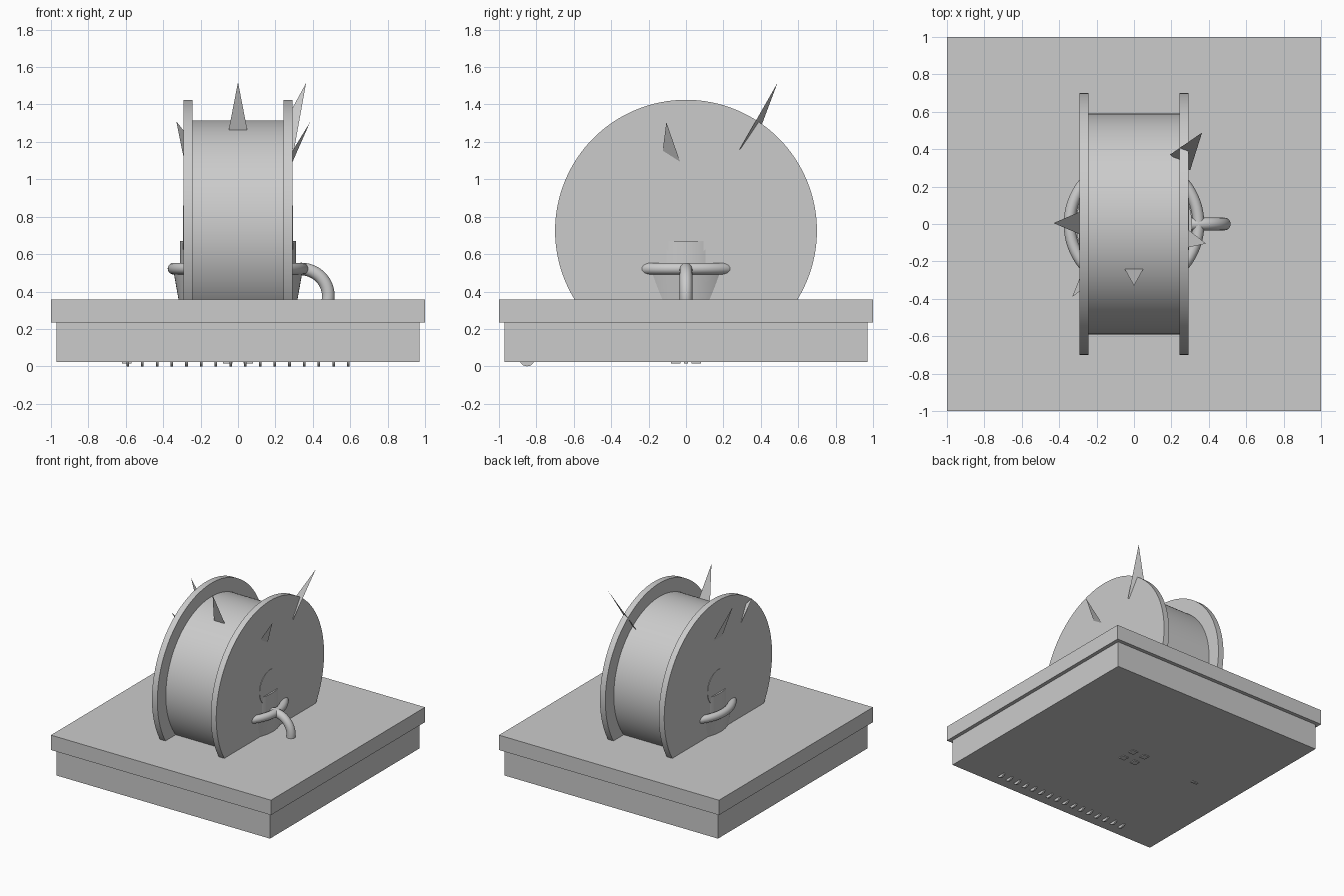
import bpy, math
from math import pi, radians

if "Cube" in bpy.data.objects:
    bpy.data.objects.remove(bpy.data.objects["Cube"])


def smooth(o):
    bpy.context.view_layer.objects.active = o
    bpy.ops.object.select_all(action='DESELECT')
    o.select_set(True)
    bpy.ops.object.shade_smooth_by_angle(angle=radians(35))


def box(name, lo, hi):
    c = [(a + b) / 2 for a, b in zip(lo, hi)]
    bpy.ops.mesh.primitive_cube_add(size=1, location=c)
    o = bpy.context.object
    o.name = name
    o.scale = [b - a for a, b in zip(lo, hi)]
    bpy.ops.object.transform_apply(location=False, rotation=False, scale=True)
    return o


def cyl_x(name, r, x0, x1, y, z, n=128):
    bpy.ops.mesh.primitive_cylinder_add(vertices=n, radius=r, depth=x1 - x0,
                                        location=((x0 + x1) / 2, y, z),
                                        rotation=(0, pi / 2, 0))
    o = bpy.context.object
    o.name = name
    smooth(o)
    return o


def cone_z(name, r0, r1, z0, z1):
    bpy.ops.mesh.primitive_cone_add(vertices=96, radius1=r0, radius2=r1,
                                    depth=z1 - z0, location=(0, 0, (z0 + z1) / 2))
    o = bpy.context.object
    o.name = name
    smooth(o)


def torus(name, loc, rot, major, minor):
    bpy.ops.mesh.primitive_torus_add(location=loc, rotation=rot, major_radius=major,
                                     minor_radius=minor, major_segments=72,
                                     minor_segments=20)
    o = bpy.context.object
    o.name = name
    smooth(o)


# Stepped square base
box("base_lower", (-.97, -.97, .022), (.97, .97, .235))
box("base_upper", (-1, -1, .235), (1, 1, .357))

# Spool: core and two flanges, partly sunk in the base
cyl_x("spool_core", .59, -.245, .245, 0, .725)
for s, side in ((-1, "left"), (1, "right")):
    cyl_x("flange_" + side, .70, *sorted((s * .243, s * .292)), 0, .725)

# Cup running through the spool: body, rim ring, upper neck, handle
cone_z("cup_body", .29, .347, .2, .52)
torus("cup_rim", (0, 0, .522), (0, 0, 0), .345, .031)
cone_z("cup_neck", .31, .31, .52, .67)
torus("cup_handle", (.338, 0, .375), (pi / 2, 0, 0), .145, .034)

# Barely raised round boss on the flanges
cyl_x("round_boss", .14, -.295, .295, 0, .72, 64)

# Flat triangular spikes: tip, then the two buried base corners
spikes = {
    "spike_front": [(0, -.33, 1.52), (-.0715, -.202, 1.15), (.0715, -.202, 1.15)],
    "spike_back_right": [(.364, .489, 1.515), (.193, .371, 1.20), (.30, .286, 1.16)],
    "spike_left": [(-.43, .005, 1.415), (-.266, .075, 1.06), (-.266, -.065, 1.06)],
    "spike_front_left": [(-.33, -.39, 1.31), (-.26, -.21, .965), (-.11, -.22, 1.03)],
    "spike_right": [(.385, -.105, 1.305), (.18, -.148, .97), (.233, .015, .96)],
}
for name, tri in spikes.items():
    me = bpy.data.meshes.new(name)
    me.from_pydata(tri, [], [(0, 1, 2)])
    bpy.context.collection.objects.link(bpy.data.objects.new(name, me))

# Row of small disc studs under the front edge
for i in range(16):
    x = -.59 + i * 1.18 / 15
    cyl_x("under_stud", .04, x - .007, x + .007, -.85, .04, 24)

# Small pads under the middle and the left side
for sx in (-1, 1):
    for sy in (-1, 1):
        x, y = sx * .055, sy * .055
        box("under_pad", (x - .025, y - .025, .016), (x + .025, y + .025, .03))
box("under_side_pad", (-.62, -.01, .016), (-.57, .01, .03))
